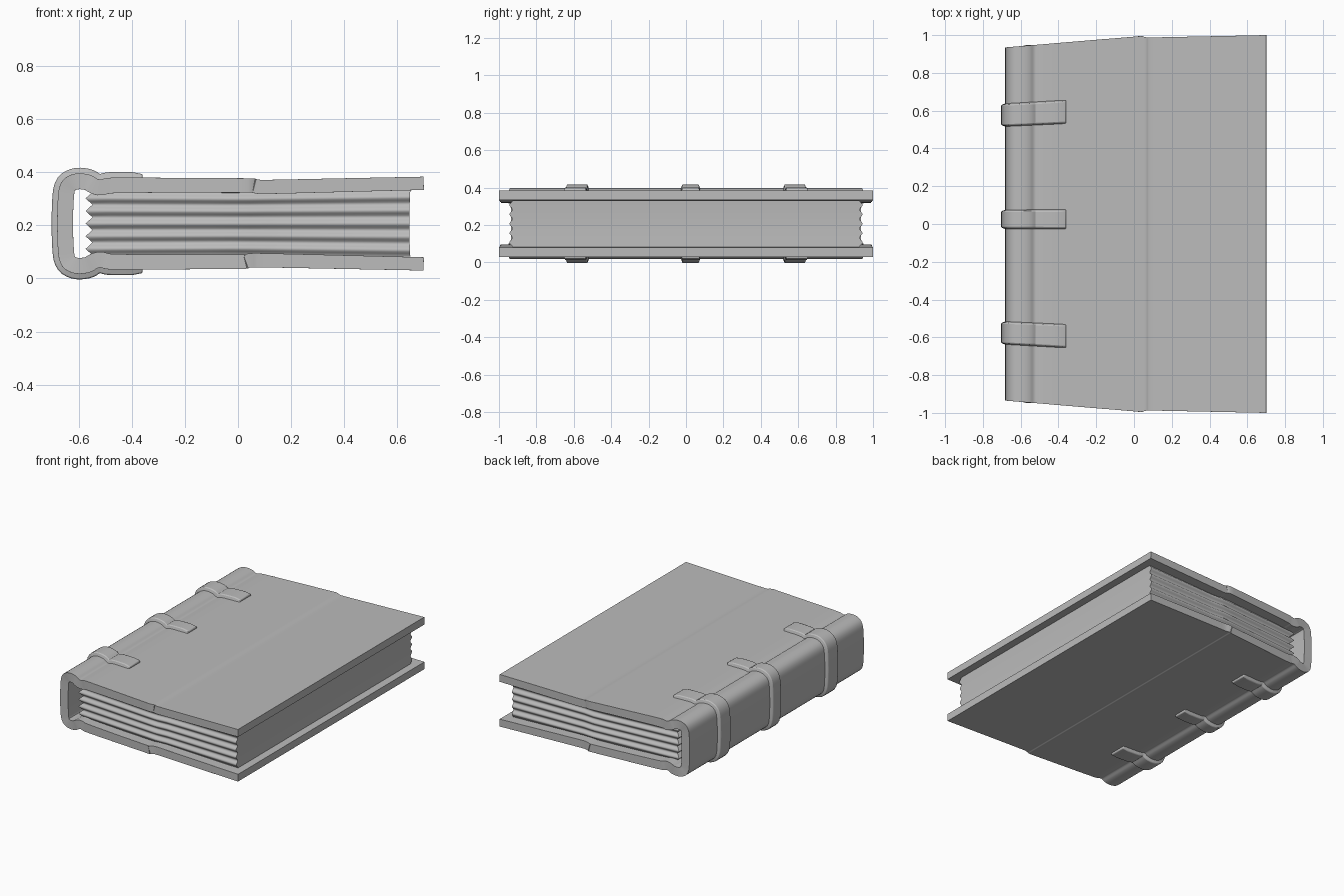
import bpy, bmesh, math
from mathutils import Vector

cube = bpy.data.objects.get("Cube")
if cube:
    bpy.data.objects.remove(cube, do_unlink=True)

GREY = (0.5, 0.5, 0.5, 1)
mat = bpy.data.materials.new("plain grey")
mat.use_nodes = True
mat.diffuse_color = GREY
mat.node_tree.nodes["Principled BSDF"].inputs["Base Color"].default_value = GREY
MID = 0.207


def interp(table, x):
    """Piecewise linear lookup."""
    if x <= table[0][0]:
        return table[0][1]
    for (a, u), (b, v) in zip(table, table[1:]):
        if x <= b:
            return u + (v - u) * (x - a) / (b - a)
    return table[-1][1]


def spread(x):
    """Half length of the book at a given x."""
    return interp([(-0.68, 0.935), (-0.3, 0.967), (0.04, 0.995), (0.07, 0.987), (0.7, 1)], x)


def loft(name, rings, bevel, angle):
    """Bridge equal rings, cap the ends, smooth and bevel."""
    bm = bmesh.new()
    loops = [[bm.verts.new(p) for p in ring] for ring in rings]
    for a, b in zip(loops, loops[1:]):
        for i in range(len(a)):
            j = (i + 1) % len(a)
            bm.faces.new((a[i], a[j], b[j], b[i]))
    bm.faces.new(loops[0])
    bm.faces.new(loops[-1])
    bmesh.ops.recalc_face_normals(bm, faces=bm.faces)
    mesh = bpy.data.meshes.new(name)
    bm.to_mesh(mesh)
    bm.free()
    obj = bpy.data.objects.new(name, mesh)
    bpy.context.collection.objects.link(obj)
    mesh.materials.append(mat)
    if bevel:
        mod = obj.modifiers.new("soft edges", "BEVEL")
        mod.width, mod.segments = bevel, 2
        mod.limit_method, mod.angle_limit = "ANGLE", math.radians(50)
    bpy.ops.object.select_all(action="DESELECT")
    obj.select_set(True)
    bpy.context.view_layer.objects.active = obj
    bpy.ops.object.shade_smooth_by_angle(angle=math.radians(angle))
    return obj


def half_outline(step):
    """Fore edge to spine, as (x, height from the middle)."""
    return [(0.7, 0.177), (0.4, 0.171), (step + 0.05, 0.165), (step + 0.005, 0.165),
            (step - 0.005, 0.171), (step - 0.05, 0.171), (-0.3, 0.173), (-0.46, 0.174),
            (-0.5, 0.172), (-0.525, 0.163), (-0.555, 0.186), (-0.62, 0.192),
            (-0.672, 0.16), (-0.682, 0.08)]


def chaikin(pts):
    out = [pts[0]]
    for a, b in zip(pts, pts[1:]):
        out += [a.lerp(b, 0.25), a.lerp(b, 0.75)]
    return out + [pts[-1]]


# Outer outline of the cover, running round the spine
top = [Vector((x, MID + h)) for x, h in half_outline(0.07)]
bottom = [Vector((x, MID - h)) for x, h in half_outline(0.04)]
path = top + bottom[::-1]
for _ in range(2):
    path = chaikin(path)
normals = []
for i in range(len(path)):
    t = (path[min(i + 1, len(path) - 1)] - path[max(i - 1, 0)]).normalized()
    normals.append(Vector((t.y, -t.x)))

# Cover
rings = []
for p, n in zip(path, normals):
    q = p - n * interp([(-0.55, 0.06), (-0.2, 0.055), (0.7, 0.05)], p.x)
    s = spread(p.x)
    rings.append([(p.x, -s, p.y), (p.x, s, p.y), (q.x, s, q.y), (q.x, -s, q.y)])
loft("cover", rings, 0.007, 35)

# Raised straps round the spine
for name, centre, half in (("back_strap", 0.617, 0.067), ("middle_strap", 0.026, 0.056),
                           ("front_strap", -0.617, 0.067)):
    rings = []
    used = [(p, n) for p, n in zip(path, normals) if p.x < -0.335]
    for p, n in used:
        s = spread(p.x)
        o = p + n * interp([(-0.39, 0.021), (-0.34, 0.008)], p.x)
        q = p - n * 0.006
        lo, hi = (centre - half) * s, (centre + half) * s
        rings.append([(q.x, lo, q.y), (q.x, hi, q.y),
                      (o.x, hi - 0.009, o.y), (o.x, lo + 0.009, o.y)])
    loft(name, rings, 0.005, 40)

# Page block with wavy ends and a folded spine side
LEFT, RIGHT, FOLDS, STEPS, COLS = -0.575, 0.65, 5, 8, 16
rings = []
for k in range(FOLDS * STEPS + 1):
    u = k / (FOLDS * STEPS)
    wave = 0.5 + 0.5 * math.cos(u * FOLDS * math.tau)
    zigzag = abs((u * FOLDS) % 1 - 0.5) * 2
    left = LEFT + 0.026 * zigzag
    right = RIGHT - 0.004 * math.sin(u * math.pi)
    side = []
    for i in range(COLS + 1):
        x = left + (right - left) * i / COLS
        h = interp([(-0.5, 0.119), (0, 0.116), (0.65, 0.125)], x)
        y = 0.945 * spread(x) - 0.016 * wave
        side.append((x, y, MID + h * (2 * u - 1)))
    rings.append([(x, -y, z) for x, y, z in side] + side[::-1])
loft("pages", rings, 0, 50)
